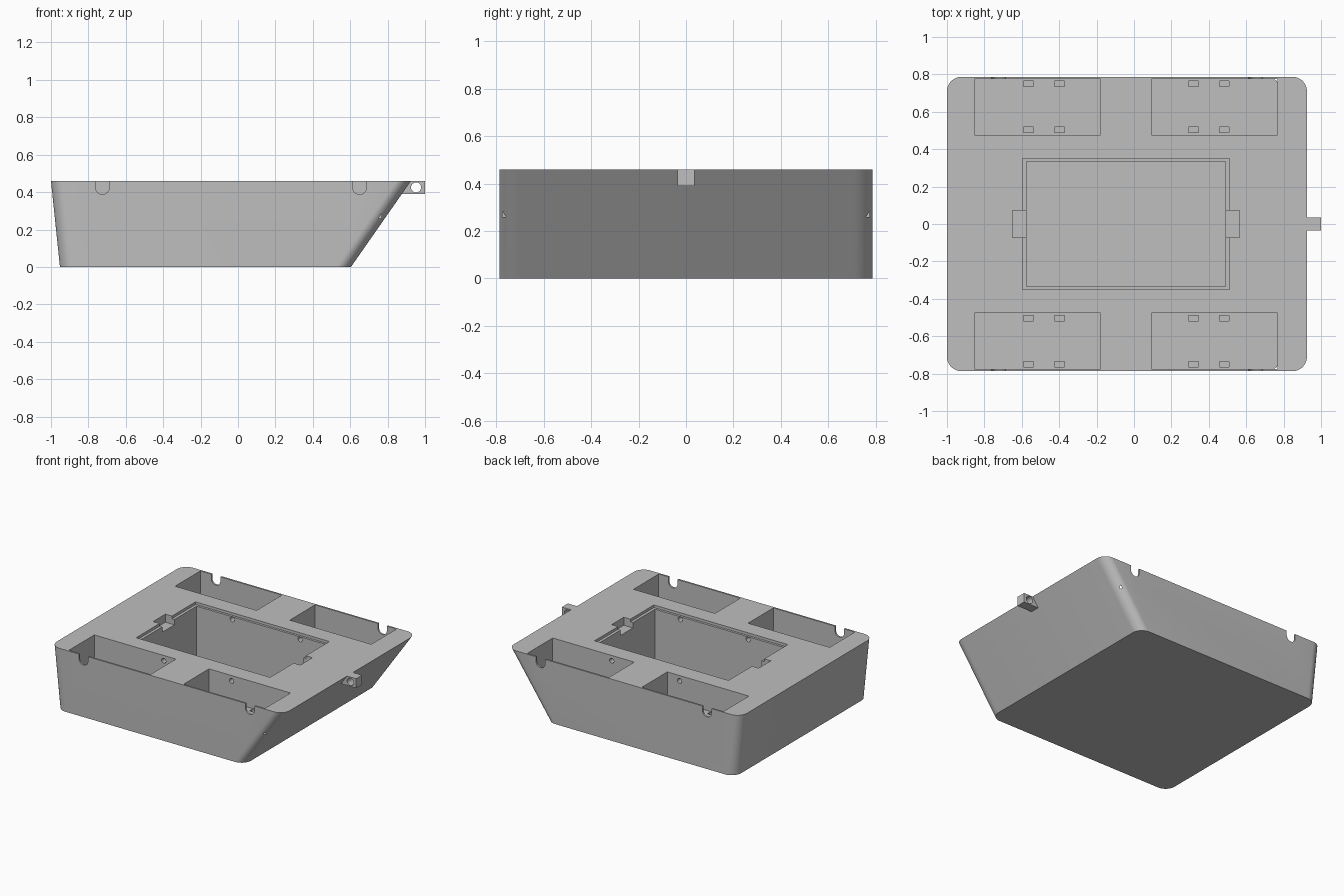
import bpy, bmesh
from math import sin, cos, pi

if "Cube" in bpy.data.objects:
    bpy.data.objects.remove(bpy.data.objects["Cube"])

TOP = 0.46          # deck height
HALF_W = 0.787      # half width of the hull
FLOOR = 0.26        # floor height of the side pockets

grey = bpy.data.materials.new("plain_grey")
grey.use_nodes = True
colour = (0.52, 0.52, 0.52, 1)
grey.diffuse_color = colour
grey.node_tree.nodes["Principled BSDF"].inputs["Base Color"].default_value = colour


def loft(name, ring_a, ring_b):
    """Closed solid between two matching rings of points."""
    bm = bmesh.new()
    a = [bm.verts.new(p) for p in ring_a]
    b = [bm.verts.new(p) for p in ring_b]
    bm.faces.new(a)
    bm.faces.new(b)
    for i in range(len(a)):
        j = (i + 1) % len(a)
        bm.faces.new((a[i], a[j], b[j], b[i]))
    bmesh.ops.recalc_face_normals(bm, faces=bm.faces)
    mesh = bpy.data.meshes.new(name)
    bm.to_mesh(mesh)
    bm.free()
    mesh.materials.append(grey)
    obj = bpy.data.objects.new(name, mesh)
    bpy.context.collection.objects.link(obj)
    return obj


def prism(name, profile, y0, y1):
    """Side profile in x and z, extruded along y."""
    return loft(name, [(x, y0, z) for x, z in profile], [(x, y1, z) for x, z in profile])


def box(x0, x1, y0, y1, z0, z1):
    return prism("cutter", [(x0, z0), (x1, z0), (x1, z1), (x0, z1)], y0, y1)


def arc(cx, cz, r, start, end, n):
    return [(cx + r * cos(start + (end - start) * i / n),
             cz + r * sin(start + (end - start) * i / n)) for i in range(n + 1)]


def bore(x, z, r, y0, y1):
    return prism("cutter", arc(x, z, r, 0, 2 * pi, 24)[:-1], y0, y1)


def cut(target, cutter):
    cutter.hide_render = True
    mod = target.modifiers.new("cut", 'BOOLEAN')
    mod.operation = 'DIFFERENCE'
    mod.solver = 'EXACT'
    mod.object = cutter
    bpy.context.view_layer.objects.active = target
    bpy.ops.object.modifier_apply(modifier=mod.name)
    bpy.data.objects.remove(cutter)


def rounded_ring(x0, x1, z, r=0.078, n=10):
    ring = []
    corners = [(x1 - r, HALF_W - r), (x0 + r, HALF_W - r),
               (x0 + r, r - HALF_W), (x1 - r, r - HALF_W)]
    for k, (cx, cy) in enumerate(corners):
        ring += [(x, y, z) for x, y in arc(cx, cy, r, k * pi / 2, (k + 1) * pi / 2, n)]
    return ring


# Hull with a steep stern and a raked bow
hull = loft("hull", rounded_ring(-0.952, 0.604, 0), rounded_ring(-1, 0.925, TOP))

# Central bay, its shallow lid ledge and finger notches
cut(hull, box(-0.575, 0.489, -0.333, 0.333, 0.05, 0.6))
cut(hull, box(-0.596, 0.51, -0.35, 0.35, TOP - 0.02, 0.6))
cut(hull, box(-0.65, 0.564, -0.072, 0.072, TOP - 0.06, 0.6))

# Four side pockets with floor slots and U notches in the thin outer walls
pockets = [(-0.853, -0.179, (-0.564, -0.398), -0.725),
           (0.094, 0.767, (0.318, 0.483), 0.65)]
for side in (-1, 1):
    for x0, x1, slots, notch in pockets:
        cut(hull, box(x0, x1, *sorted((side * 0.476, side * 0.774)), FLOOR, 0.6))
        for sx in slots:
            for sy in (0.503, 0.75):
                y = side * sy
                cut(hull, box(sx - 0.026, sx + 0.026, y - 0.015, y + 0.015,
                              FLOOR - 0.06, FLOOR + 0.03))
        u_shape = arc(notch, 0.425, 0.037, pi, 2 * pi, 12)
        u_shape += [(notch + 0.037, 0.6), (notch - 0.037, 0.6)]
        cut(hull, prism("cutter", u_shape, *sorted((side * 0.75, side * 0.85))))

# Cable holes from the bay into the pockets
for x in (-0.28, 0.28):
    cut(hull, bore(x, 0.42, 0.018, -0.5, 0.5))

# Tow loop on the bow, its inner end following the rake
tow_loop = prism("tow_loop", [(0.875, 0.39), (1, 0.39), (1, TOP), (0.924, TOP)], -0.035, 0.035)
cut(tow_loop, bore(0.952, 0.425, 0.027, -0.1, 0.1))

# Smooth the rounded corners and keep the edges crisp
for obj in (hull, tow_loop):
    bpy.ops.object.select_all(action='DESELECT')
    obj.select_set(True)
    bpy.context.view_layer.objects.active = obj
    bpy.ops.object.shade_smooth_by_angle()
